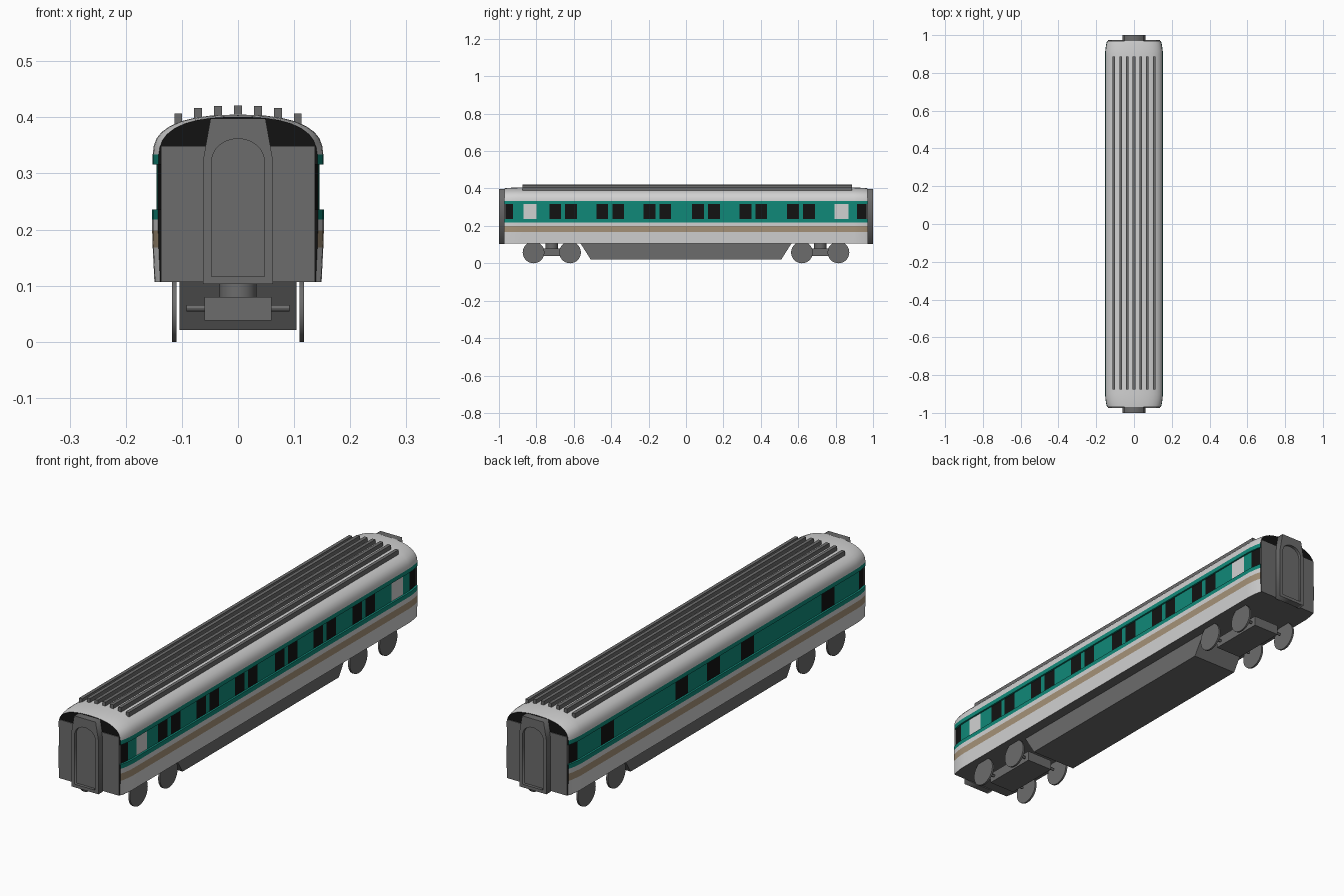
import bpy, bmesh, math

if "Cube" in bpy.data.objects:
    bpy.data.objects.remove(bpy.data.objects["Cube"])


def material(name, rgb):
    m = bpy.data.materials.new(name)
    m.diffuse_color = (*rgb, 1)
    m.use_nodes = True
    m.node_tree.nodes["Principled BSDF"].inputs["Base Color"].default_value = m.diffuse_color
    return m


WHITE = material("off_white", (0.64, 0.64, 0.64))
TEAL = material("teal", (0.005, 0.25, 0.19))
TAN = material("tan", (0.38, 0.29, 0.19))
BLACK = material("black_glass", (0.006, 0.006, 0.006))
GRAY = material("gray", (0.15, 0.15, 0.15))
PALETTE = [WHITE, TEAL, TAN, BLACK, GRAY]


def add_object(name, bm, mats):
    bmesh.ops.recalc_face_normals(bm, faces=bm.faces)
    me = bpy.data.meshes.new(name)
    bm.to_mesh(me)
    bm.free()
    for m in mats:
        me.materials.append(m)
    ob = bpy.data.objects.new(name, me)
    bpy.context.collection.objects.link(ob)
    return ob


def smooth(ob):
    bpy.ops.object.select_all(action='DESELECT')
    bpy.context.view_layer.objects.active = ob
    ob.select_set(True)
    bpy.ops.object.shade_smooth_by_angle(angle=math.radians(30))


def box(name, x0, x1, y0, y1, z0, z1, mat=GRAY, taper=0.0):
    """Box whose lower edge can be shortened along y."""
    bm = bmesh.new()
    bmesh.ops.create_cube(bm, size=1)
    for v in bm.verts:
        low = v.co.z < 0
        v.co.x = x1 if v.co.x > 0 else x0
        v.co.y = y1 - taper * low if v.co.y > 0 else y0 + taper * low
        v.co.z = z0 if low else z1
    return add_object(name, bm, [mat])


def cylinder(name, loc, r, depth, axis='Z', sides=32):
    bm = bmesh.new()
    bmesh.ops.create_cone(bm, cap_ends=True, segments=sides, radius1=r, radius2=r, depth=depth)
    ob = add_object(name, bm, [GRAY])
    ob.location = loc
    if axis == 'X':
        ob.rotation_euler.y = math.pi / 2
    smooth(ob)
    return ob


# Car body: half profile (x, z), with the recessed window band
SIDE = [(0.149, 0.107), (0.152, 0.168), (0.153, 0.198), (0.153, 0.218), (0.153, 0.236),
        (0.145, 0.236), (0.145, 0.316), (0.152, 0.316), (0.152, 0.334), (0.150, 0.350),
        (0.145, 0.363), (0.136, 0.374), (0.122, 0.384), (0.102, 0.393), (0.078, 0.399),
        (0.050, 0.403), (0.025, 0.4045)]
profile = SIDE + [(0, 0.405)] + [(-x, z) for x, z in reversed(SIDE)]

# Window openings as (start, end) along y
END_WINDOWS = [(-0.965, -0.925), (0.915, 0.965)]
right_black = list(END_WINDOWS)
for c in (-0.657, -0.405, -0.153, 0.107, 0.36, 0.615):
    right_black += [(c - 0.074, c - 0.011), (c + 0.011, c + 0.074)]
right_white = [(-0.87, -0.80), (0.795, 0.87)]
left_black = END_WINDOWS + [(c - 0.042, c + 0.042) for c in (-0.72, -0.195, 0.027, 0.235, 0.72)]

cuts = {-0.97, 0.97, -0.95, 0.95, -0.90, 0.90}
for a, b in right_black + right_white + left_black:
    cuts |= {round(a, 4), round(b, 4)}
cuts = sorted(cuts)


def inside(y, spans):
    return any(a < y < b for a, b in spans)


def side_colour(c):
    """Livery by height and window position."""
    if c.z < 0.11:
        return 4
    if 0.237 < c.z < 0.315:
        if c.x > 0 and inside(c.y, right_white):
            return 0
        return 3 if inside(c.y, right_black if c.x > 0 else left_black) else 1
    if 0.168 < c.z < 0.198:
        return 2
    return 1 if 0.218 < c.z < 0.334 else 0


bm = bmesh.new()
rings = []
for y in cuts:
    t = max(0, (abs(y) - 0.90) / 0.07) ** 2
    rings.append([bm.verts.new((x * (1 - 0.07 * t), y, z - 0.004 * t * (z > 0.34)))
                  for x, z in profile])
n = len(profile)
for r0, r1 in zip(rings, rings[1:]):
    for i in range(n):
        j = (i + 1) % n
        f = bm.faces.new((r0[i], r0[j], r1[j], r1[i]))
        f.material_index = side_colour(f.calc_center_median())
for r in (rings[0], rings[-1]):
    bm.faces.new(r).material_index = 3
smooth(add_object("car_body", bm, PALETTE))

# Roof ribs
for i in range(-3, 4):
    x = i * 0.0355
    top = (0.421, 0.420, 0.417, 0.407)[abs(i)]
    box("roof_rib", x - 0.007, x + 0.007, -0.875, 0.887, top - 0.025, top)

# Gangway outlines
FRAME = [(-0.062, 0.103), (0.062, 0.103), (0.062, 0.325), (0.049, 0.398), (-0.049, 0.398), (-0.062, 0.325)]
ARCH = [(-0.047, 0.116), (0.047, 0.116)] + [
    (0.047 * math.cos(a), 0.322 + 0.04 * math.sin(a))
    for a in [math.pi * k / 12 for k in range(13)]]


def frame_with_opening(name, y, depth):
    """Flat curve with an inner hole, extruded and turned to mesh."""
    cu = bpy.data.curves.new(name, 'CURVE')
    cu.dimensions = '2D'
    cu.fill_mode = 'BOTH'
    cu.extrude = depth / 2
    for pts in (FRAME, ARCH):
        sp = cu.splines.new('POLY')
        sp.points.add(len(pts) - 1)
        for p, (x, z) in zip(sp.points, pts):
            p.co = (x, z, 0, 1)
        sp.use_cyclic_u = True
    cu.materials.append(GRAY)
    ob = bpy.data.objects.new(name, cu)
    ob.location.y = y
    ob.rotation_euler.x = math.pi / 2
    bpy.context.collection.objects.link(ob)
    bpy.ops.object.select_all(action='DESELECT')
    bpy.context.view_layer.objects.active = ob
    ob.select_set(True)
    bpy.ops.object.convert(target='MESH')


for s in (-1, 1):
    # End wall, gangway and door
    ya, yb = sorted((s * 0.965, s * 0.973))
    box("end_wall", -0.1375, 0.1375, ya, yb, 0.107, 0.349)
    frame_with_opening("gangway_frame", s * 0.985, 0.03)
    ya, yb = sorted((s * 0.97, s * 0.988))
    box("gangway_door", -0.049, 0.049, ya, yb, 0.112, 0.365)

    # Bogie: frame, pivot, axles and wheels
    yc = s * 0.7175
    box("bogie_frame", -0.06, 0.06, yc - 0.12, yc + 0.12, 0.038, 0.08)
    cylinder("bogie_pivot", (0, yc, 0.093), 0.033, 0.03)
    for w in (-1, 1):
        yw = yc + w * 0.0975
        cylinder("axle", (0, yw, 0.06), 0.006, 0.184, 'X', 12)
        for side in (-1, 1):
            cylinder("wheel", (side * 0.1135, yw, 0.058), 0.058, 0.008, 'X')

# Underfloor equipment skirt
box("underfloor_tank", -0.104, 0.104, -0.565, 0.565, 0.021, 0.108, GRAY, 0.055)
